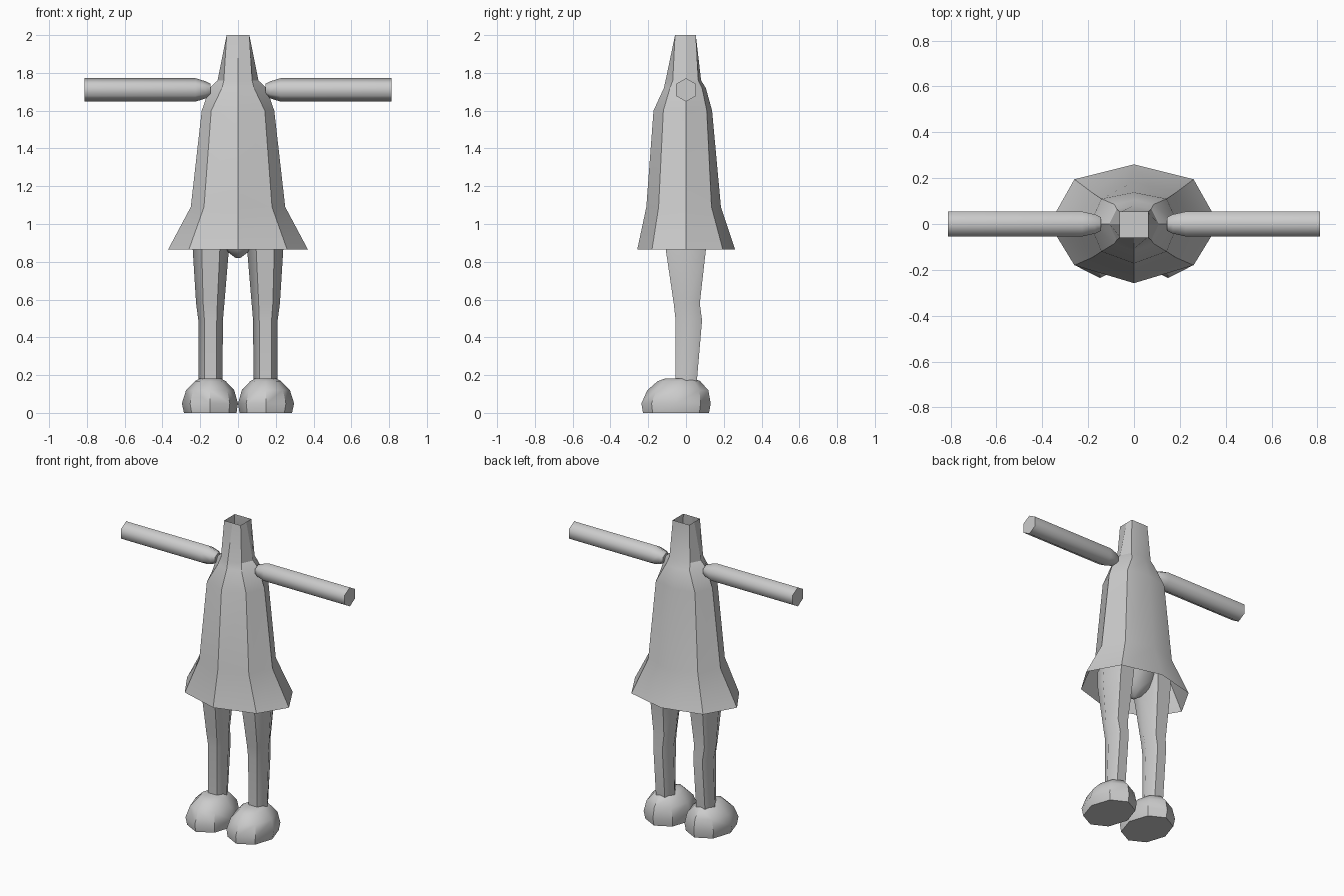
import bpy, bmesh, math
from mathutils import Vector

if "Cube" in bpy.data.objects:
    bpy.data.objects.remove(bpy.data.objects["Cube"])

grey = bpy.data.materials.new("light grey")
grey.diffuse_color = (0.6, 0.6, 0.6, 1)
grey.use_nodes = True
grey.node_tree.nodes["Principled BSDF"].inputs["Base Color"].default_value = grey.diffuse_color


def loft(name, rings, cap_start, cap_end, angle):
    """Skin a list of equal-length point rings into one mesh."""
    bm = bmesh.new()
    vr = [[bm.verts.new(p) for p in ring] for ring in rings]
    n = len(vr[0])
    for a, b in zip(vr, vr[1:]):
        for i in range(n):
            j = (i + 1) % n
            bm.faces.new((a[i], a[j], b[j], b[i]))
    if cap_start:
        bm.faces.new(vr[0][::-1])
    if cap_end:
        bm.faces.new(vr[-1])
    bmesh.ops.recalc_face_normals(bm, faces=bm.faces)
    me = bpy.data.meshes.new(name)
    bm.to_mesh(me)
    bm.free()
    me.materials.append(grey)
    ob = bpy.data.objects.new(name, me)
    bpy.context.collection.objects.link(ob)
    bpy.ops.object.select_all(action='DESELECT')
    ob.select_set(True)
    bpy.context.view_layer.objects.active = ob
    bpy.ops.object.shade_smooth_by_angle(angle=math.radians(angle))
    return ob


def oval(z, x0, x1, y0, y1, n):
    """Horizontal n-sided ring filling the given x and y extents."""
    k = 1 if n % 4 == 0 else math.sin(math.pi / 3)
    cx, cy, rx, ry = (x0 + x1) / 2, (y0 + y1) / 2, (x1 - x0) / 2, (y1 - y0) / 2
    return [Vector((cx + rx * math.cos(math.tau * i / n),
                    cy + ry / k * math.sin(math.tau * i / n), z)) for i in range(n)]


def body_ring(z, side, dx, front, back, dfront, dback):
    """Eight-sided ring with a point at each side, front and back."""
    return [Vector(p) for p in (
        (side, 0, z), (dx, dback, z), (0, back, z), (-dx, dback, z),
        (-side, 0, z), (-dx, dfront, z), (0, front, z), (dx, dfront, z))]


# Dress with a flared hem, sloping shoulders and an open square neck
dress = [body_ring(*r) for r in (
    (0.865, 0.37, 0.26, -0.258, 0.26, -0.18, 0.195),
    (1.09, 0.25, 0.18, -0.21, 0.185, -0.145, 0.135),
    (1.60, 0.192, 0.142, -0.172, 0.138, -0.12, 0.11),
    (1.72, 0.15, 0.085, -0.117, 0.105, -0.085, 0.085),
    (1.76, 0.108, 0.075, -0.108, 0.08, -0.07, 0.065),
    (2.00, 0.06, 0.06, -0.058, 0.052, -0.058, 0.052))]
loft("dress", dress, False, False, 28)

# Pelvis joining the legs under the dress
loft("pelvis", [oval(0.82, -0.012, 0.012, -0.015, 0.015, 8),
                oval(0.87, -0.08, 0.08, -0.07, 0.07, 8),
                oval(1.0, -0.2, 0.2, -0.12, 0.12, 8),
                oval(1.08, -0.2, 0.2, -0.13, 0.13, 8)], True, True, 50)

for s, side in ((-1, "left"), (1, "right")):
    # Arm: hexagonal tube tapering into the shoulder
    arm = []
    for x, ry, rz in ((0.145, 0.03, 0.032), (0.17, 0.042, 0.045),
                      (0.225, 0.054, 0.062), (0.812, 0.054, 0.062)):
        arm.append([Vector((s * x, ry / math.cos(math.pi / 6) * math.sin(math.tau * i / 6),
                            1.71 + rz * math.cos(math.tau * i / 6))) for i in range(6)])
    loft(side + "_arm", arm, True, True, 62)

    def limb(rows, n):
        rings = [oval(*r, n) for r in rows]
        for ring in rings:
            for p in ring:
                p.x *= s
        return rings

    # Leg: thigh, knee and shin
    loft(side + "_leg", limb([
        (0.14, 0.082, 0.21, -0.055, 0.055),
        (0.49, 0.08, 0.21, -0.055, 0.085),
        (0.58, 0.072, 0.222, -0.065, 0.073),
        (0.87, 0.048, 0.24, -0.108, 0.106),
        (0.98, 0.04, 0.235, -0.115, 0.115)], 6), False, True, 62)

    # Rounded shoe with a flat sole
    loft(side + "_shoe", limb([
        (0.0, 0.008, 0.286, -0.228, 0.122),
        (0.05, 0.0, 0.297, -0.236, 0.131),
        (0.12, 0.02, 0.275, -0.205, 0.118),
        (0.168, 0.065, 0.228, -0.15, 0.075),
        (0.182, 0.09, 0.2, -0.11, 0.045)], 8), True, True, 40)
